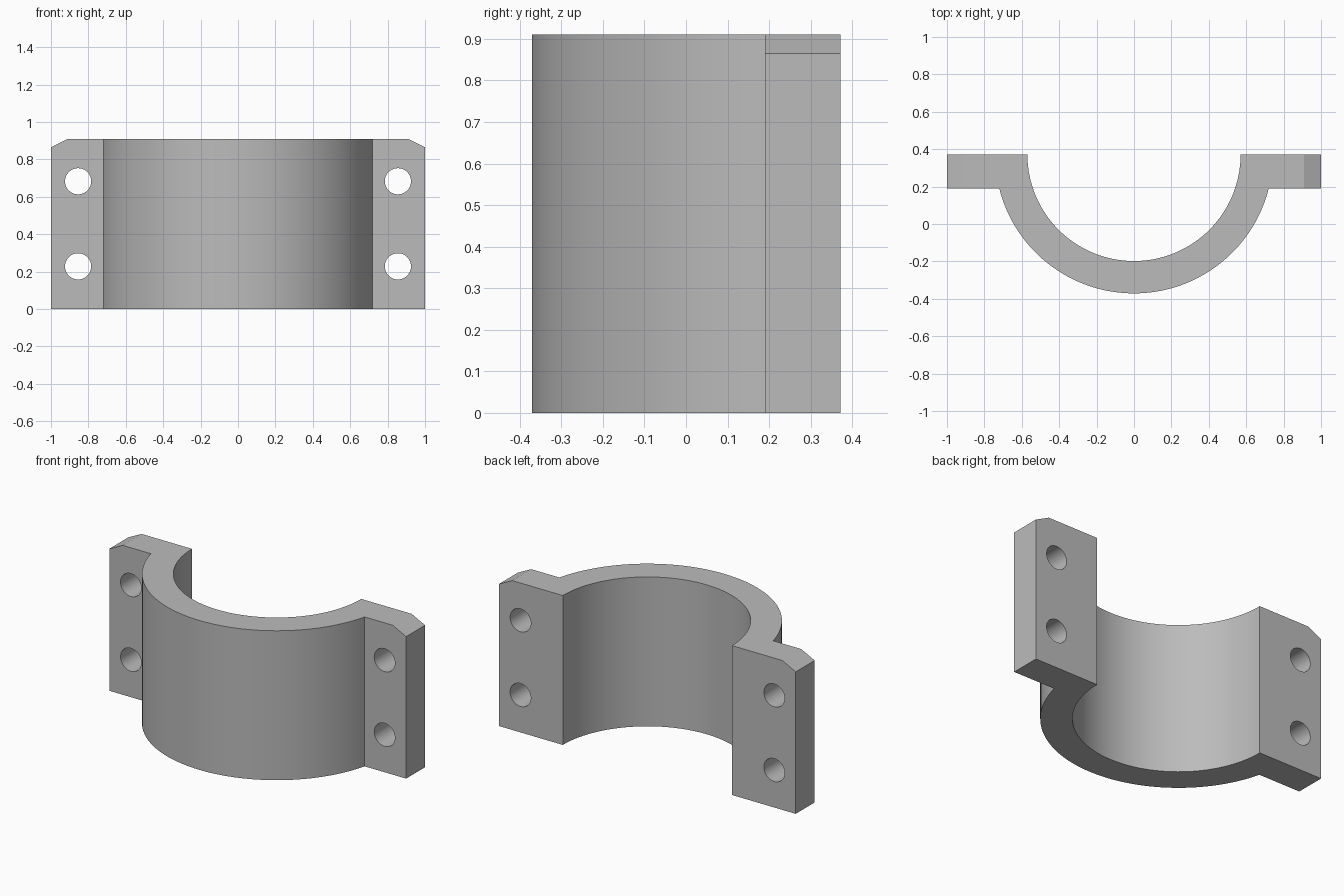
import bpy, bmesh, math

if "Cube" in bpy.data.objects:
    bpy.data.objects.remove(bpy.data.objects["Cube"])

HEIGHT = 0.91
BACK, FLANGE_FRONT = 0.372, 0.19
R_IN, R_OUT = 0.57, 0.743
SEGMENTS = 64

grey = bpy.data.materials.new("grey metal")
grey.diffuse_color = (0.5, 0.5, 0.5, 1)
grey.use_nodes = True
grey.node_tree.nodes["Principled BSDF"].inputs["Base Color"].default_value = grey.diffuse_color


def prism(name, points, direction):
    """Extrude a closed outline along a direction."""
    bm = bmesh.new()
    face = bm.faces.new([bm.verts.new(p) for p in points])
    ext = bmesh.ops.extrude_face_region(bm, geom=[face])
    moved = [v for v in ext["geom"] if isinstance(v, bmesh.types.BMVert)]
    bmesh.ops.translate(bm, verts=moved, vec=direction)
    bmesh.ops.recalc_face_normals(bm, faces=bm.faces)
    mesh = bpy.data.meshes.new(name)
    bm.to_mesh(mesh)
    bm.free()
    mesh.materials.append(grey)
    obj = bpy.data.objects.new(name, mesh)
    bpy.context.collection.objects.link(obj)
    return obj


def arc(radius, start, end):
    return [(radius * math.cos(a), BACK + radius * math.sin(a), 0)
            for a in (start + (end - start) * i / SEGMENTS for i in range(SEGMENTS + 1))]


# Half ring with a bolting flange on each side
dip = math.asin((BACK - FLANGE_FRONT) / R_OUT)
outline = arc(R_IN, 0, -math.pi)
outline += [(-1, BACK, 0), (-1, FLANGE_FRONT, 0)]
outline += arc(R_OUT, -math.pi + dip, -dip)
outline += [(1, FLANGE_FRONT, 0), (1, BACK, 0)]
clamp = prism("half_clamp", outline, (0, 0, HEIGHT))

# Cutters: bolt holes and sloped upper corners
cutters = []
for side in (-1, 1):
    for z in (0.228, 0.683):
        circle = [(side * 0.855 + 0.07 * math.cos(t), 0, z + 0.07 * math.sin(t))
                  for t in (2 * math.pi * i / 40 for i in range(40))]
        cutters.append(prism("bolt_hole_cutter", circle, (0, 0.6, 0)))
    corner = [(side * 0.81, 0, 0.96), (side * 1.1, 0, 0.96), (side * 1.1, 0, 0.815)]
    cutters.append(prism("corner_cutter", corner, (0, 0.6, 0)))

bpy.context.view_layer.objects.active = clamp
clamp.select_set(True)
for cutter in cutters:
    mod = clamp.modifiers.new("cut", "BOOLEAN")
    mod.operation = "DIFFERENCE"
    mod.solver = "EXACT"
    mod.object = cutter
    bpy.ops.object.modifier_apply(modifier=mod.name)
for cutter in cutters:
    bpy.data.objects.remove(cutter)

# Smooth round walls, crisp edges
bpy.ops.object.select_all(action="DESELECT")
clamp.select_set(True)
bpy.ops.object.shade_smooth_by_angle(angle=math.radians(25))
